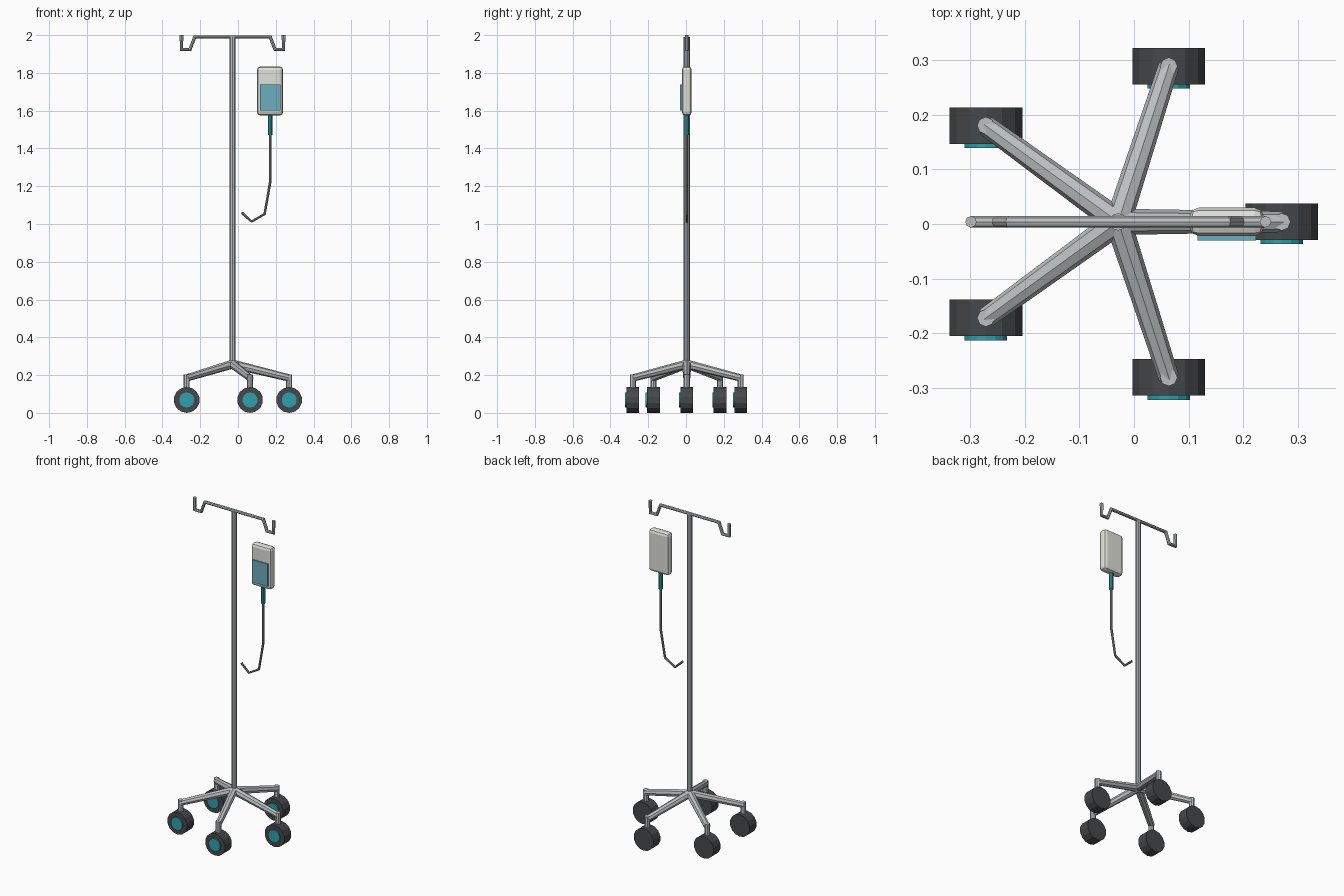
import bpy, math
from mathutils import Vector

if "Cube" in bpy.data.objects:
    bpy.data.objects.remove(bpy.data.objects["Cube"])

CX, CY = -0.029, 0.004      # pole axis


def material(name, rgb):
    m = bpy.data.materials.new(name)
    m.diffuse_color = (*rgb, 1)
    m.use_nodes = True
    m.node_tree.nodes["Principled BSDF"].inputs["Base Color"].default_value = m.diffuse_color
    return m


STEEL = material("steel", (0.50, 0.53, 0.54))
RUBBER = material("rubber", (0.06, 0.065, 0.07))
TEAL = material("teal", (0.03, 0.35, 0.42))
PLASTIC = material("plastic", (0.75, 0.75, 0.70))
FLUID = material("fluid", (0.15, 0.42, 0.52))
TUBING = material("tubing", (0.30, 0.30, 0.29))


def rod(name, a, b, r1, r2, sides, mat):
    """Straight, optionally tapered rod between two points."""
    a, b = Vector(a), Vector(b)
    d = b - a
    bpy.ops.mesh.primitive_cone_add(vertices=sides, radius1=r1, radius2=r2,
                                    depth=d.length, location=(a + b) / 2)
    o = bpy.context.object
    o.rotation_euler = d.to_track_quat('Z', 'Y').to_euler()
    o.name = name
    o.data.materials.append(mat)
    return o


def bent_tube(name, points, r, mat):
    """Eight-sided tube with sharp bends along a path in the XZ plane."""
    cu = bpy.data.curves.new(name, 'CURVE')
    cu.dimensions = '3D'
    cu.bevel_depth, cu.bevel_resolution, cu.use_fill_caps = r, 2, True
    sp = cu.splines.new('POLY')
    sp.use_smooth = False
    sp.points.add(len(points) - 1)
    for p, (x, z) in zip(sp.points, points):
        p.co = (x, CY, z, 1)
    o = bpy.data.objects.new(name, cu)
    bpy.context.collection.objects.link(o)
    cu.materials.append(mat)
    return o


def box(name, center, size, mat, bevel=0, segments=1):
    bpy.ops.mesh.primitive_cube_add(size=1, location=center)
    o = bpy.context.object
    o.name = name
    o.scale = size
    bpy.ops.object.transform_apply(location=False, rotation=False, scale=True)
    o.data.materials.append(mat)
    if bevel:
        b = o.modifiers.new("rounded", 'BEVEL')
        b.width, b.segments = bevel, segments
    return o


# Pole
rod("pole", (CX, CY, 0.245), (CX, CY, 1.99), 0.016, 0.016, 10, STEEL)

# Five-legged base with casters, all wheels facing the front
for i in range(5):
    a = math.radians(72 * i)
    x, y = CX + 0.3 * math.cos(a), CY + 0.3 * math.sin(a)
    rod(f"leg_{i}", (CX, CY, 0.258), (x, y, 0.185), 0.024, 0.019, 8, STEEL)
    rod(f"caster_stem_{i}", (x, y, 0.07), (x, y, 0.203), 0.016, 0.016, 8, STEEL)
    rod(f"wheel_{i}", (x, y + 0.0335, 0.0685), (x, y - 0.0335, 0.0685),
        0.0685, 0.0685, 14, RUBBER)
    rod(f"wheel_cap_{i}", (x, y - 0.03, 0.0685), (x, y - 0.041, 0.0685),
        0.04, 0.04, 14, TEAL)

# Top bar with a hook at each end
half = [(0.2, 1.99), (0.225, 1.924), (0.27, 1.924), (0.27, 2.0)]
path = [(CX - x, z) for x, z in reversed(half)] + [(CX + x, z) for x, z in half]
bent_tube("hook_bar", path, 0.0105, STEEL)

# Fluid bag, window, outlet and drip line
box("fluid_bag", (0.17, CY, 1.704), (0.138, 0.052, 0.26), PLASTIC, 0.018, 2)
box("fluid_window", (0.17, CY - 0.0285, 1.669), (0.108, 0.012, 0.138), FLUID)
rod("bag_outlet", (0.17, CY, 1.585), (0.17, CY, 1.47), 0.012, 0.012, 8, TEAL)
bent_tube("drip_line", [(0.17, 1.48), (0.17, 1.22), (0.141, 1.053),
                        (0.072, 1.013), (0.02, 1.06)], 0.007, TUBING)
